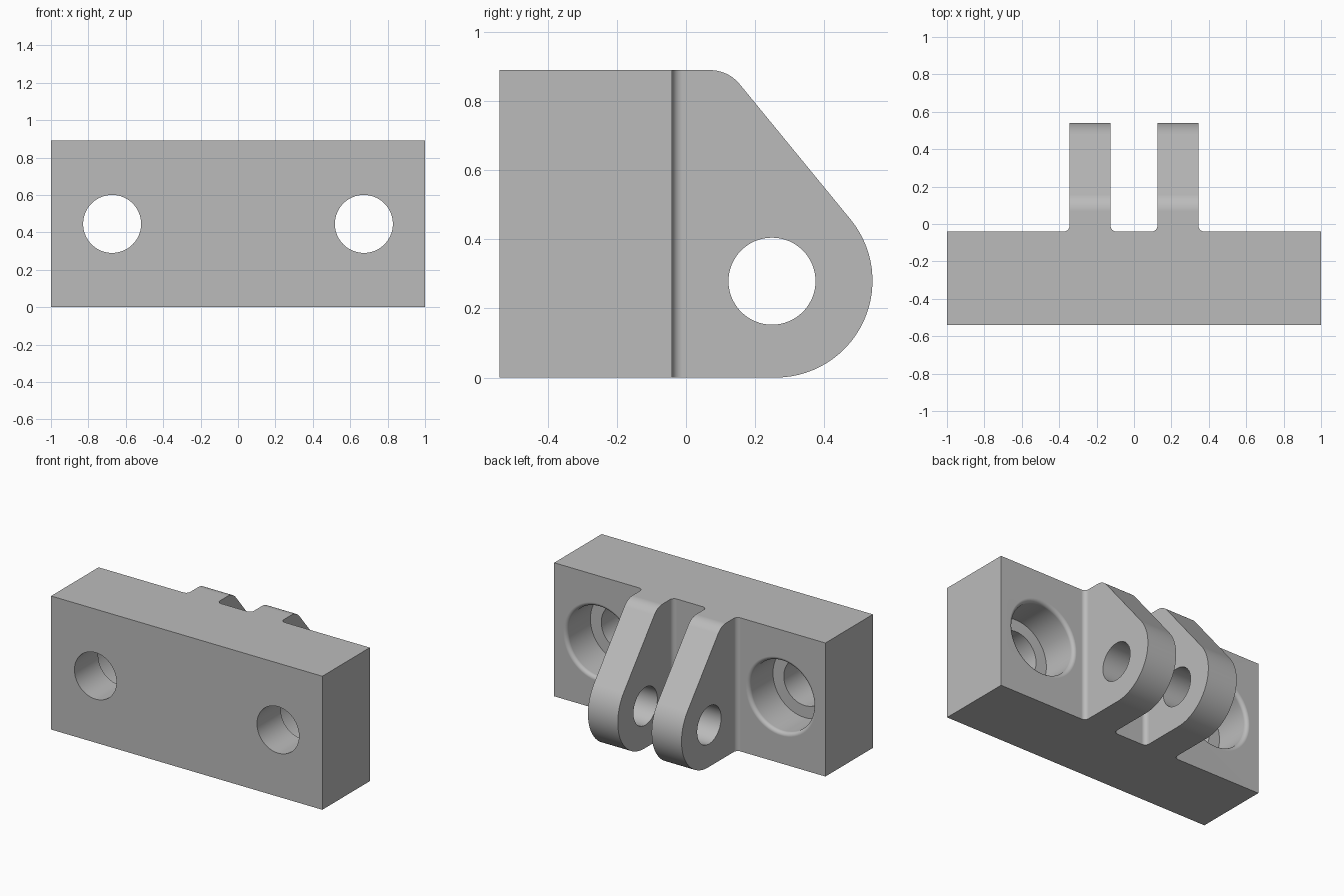
import bpy, bmesh, math
from mathutils import Vector

cube = bpy.data.objects.get("Cube")
if cube:
    bpy.data.objects.remove(cube, do_unlink=True)

HEIGHT, FRONT, BACK = 0.89, -0.54, -0.04
LUG_IN, LUG_OUT, FILLET = 0.125, 0.345, 0.03
HOLE_X, HOLE_R, BORE_R, RIM = 0.673, 0.155, 0.235, 0.025

grey = bpy.data.materials.new("plain grey")
grey.use_nodes = True
colour = (0.5, 0.5, 0.5, 1)
grey.diffuse_color = colour
grey.node_tree.nodes["Principled BSDF"].inputs["Base Color"].default_value = colour


def arc(cx, cy, r, start, end, steps=8):
    angles = [math.radians(start + (end - start) * i / steps) for i in range(steps + 1)]
    return [(cx + r * math.cos(a), cy + r * math.sin(a)) for a in angles]


def finish(name, bm):
    bmesh.ops.recalc_face_normals(bm, faces=bm.faces)
    mesh = bpy.data.meshes.new(name)
    bm.to_mesh(mesh)
    bm.free()
    mesh.materials.append(grey)
    obj = bpy.data.objects.new(name, mesh)
    bpy.context.collection.objects.link(obj)
    return obj


def prism(name, points, place, sweep):
    """Extrude a flat outline; place maps its two coordinates into space."""
    bm = bmesh.new()
    face = bm.faces.new([bm.verts.new(place(a, b)) for a, b in points])
    new = bmesh.ops.extrude_face_region(bm, geom=[face])["geom"]
    verts = [v for v in new if isinstance(v, bmesh.types.BMVert)]
    bmesh.ops.translate(bm, verts=verts, vec=sweep)
    return finish(name, bm)


def lathe(name, profile, centre):
    """Revolve (radius, y) points about an axis along y."""
    bm = bmesh.new()
    verts = [bm.verts.new((r, y, 0)) for r, y in profile]
    edges = [bm.edges.new(pair) for pair in zip(verts, verts[1:])]
    bmesh.ops.spin(bm, geom=verts + edges, cent=(0, 0, 0), axis=(0, 1, 0),
                   angle=math.tau, steps=64)
    bmesh.ops.remove_doubles(bm, verts=bm.verts, dist=0.0001)
    bmesh.ops.translate(bm, verts=bm.verts, vec=centre)
    return finish(name, bm)


def combine(target, tool, operation):
    mod = target.modifiers.new(operation, "BOOLEAN")
    mod.operation, mod.object, mod.solver = operation, tool, "EXACT"
    bpy.context.view_layer.objects.active = target
    bpy.ops.object.modifier_apply(modifier=mod.name)
    bpy.data.objects.remove(tool, do_unlink=True)


# Plan outline: mounting block with two lugs and filleted roots
half = arc(LUG_IN - FILLET, BACK + FILLET, FILLET, -90, 0)
half += [(LUG_IN, 0.6), (LUG_OUT, 0.6)]
half += arc(LUG_OUT + FILLET, BACK + FILLET, FILLET, 180, 270)
half += [(1, BACK), (1, FRONT)]
plan = half + [(-x, y) for x, y in reversed(half)]
bracket = prism("clevis_bracket", plan, lambda x, y: (x, y, -0.1), Vector((0, 0, 1.2)))

# Side outline: sloped lug with rounded shoulder and nose
side = [(-0.8, 0), (-0.8, HEIGHT)]
side += arc(0.07, HEIGHT - 0.11, 0.11, 90, 39.3, 10)
side += arc(0.26, 0.28, 0.28, 39.3, -90, 28)
outline = prism("side_outline", side, lambda y, z: (-1.2, y, z), Vector((2.4, 0, 0)))
combine(bracket, outline, "INTERSECT")

# Pin hole through both lugs
circle = arc(0.249, 0.279, 0.126, 0, 360, 64)[:-1]
pin = prism("pin_hole", circle, lambda y, z: (-0.6, y, z), Vector((1.2, 0, 0)))
combine(bracket, pin, "DIFFERENCE")

# Counterbored mounting holes with rounded rims
floor = BACK - 0.25
profile = [(0, FRONT - 0.1), (HOLE_R, FRONT - 0.1), (HOLE_R, floor), (BORE_R, floor)]
profile += arc(BORE_R + RIM, BACK - RIM, RIM, 180, 90, 6)
profile += [(BORE_R + RIM, BACK + 0.02), (0, BACK + 0.02)]
for s in (-1, 1):
    bore = lathe("mounting_hole", profile, Vector((s * HOLE_X, 0, HEIGHT / 2)))
    combine(bracket, bore, "DIFFERENCE")

# Smooth curved faces, keep corners crisp and flats flat
bpy.ops.object.select_all(action="DESELECT")
bracket.select_set(True)
bpy.context.view_layer.objects.active = bracket
bpy.ops.object.shade_smooth_by_angle(angle=math.radians(30))
weighted = bracket.modifiers.new("flat_faces", "WEIGHTED_NORMAL")
weighted.keep_sharp = True
